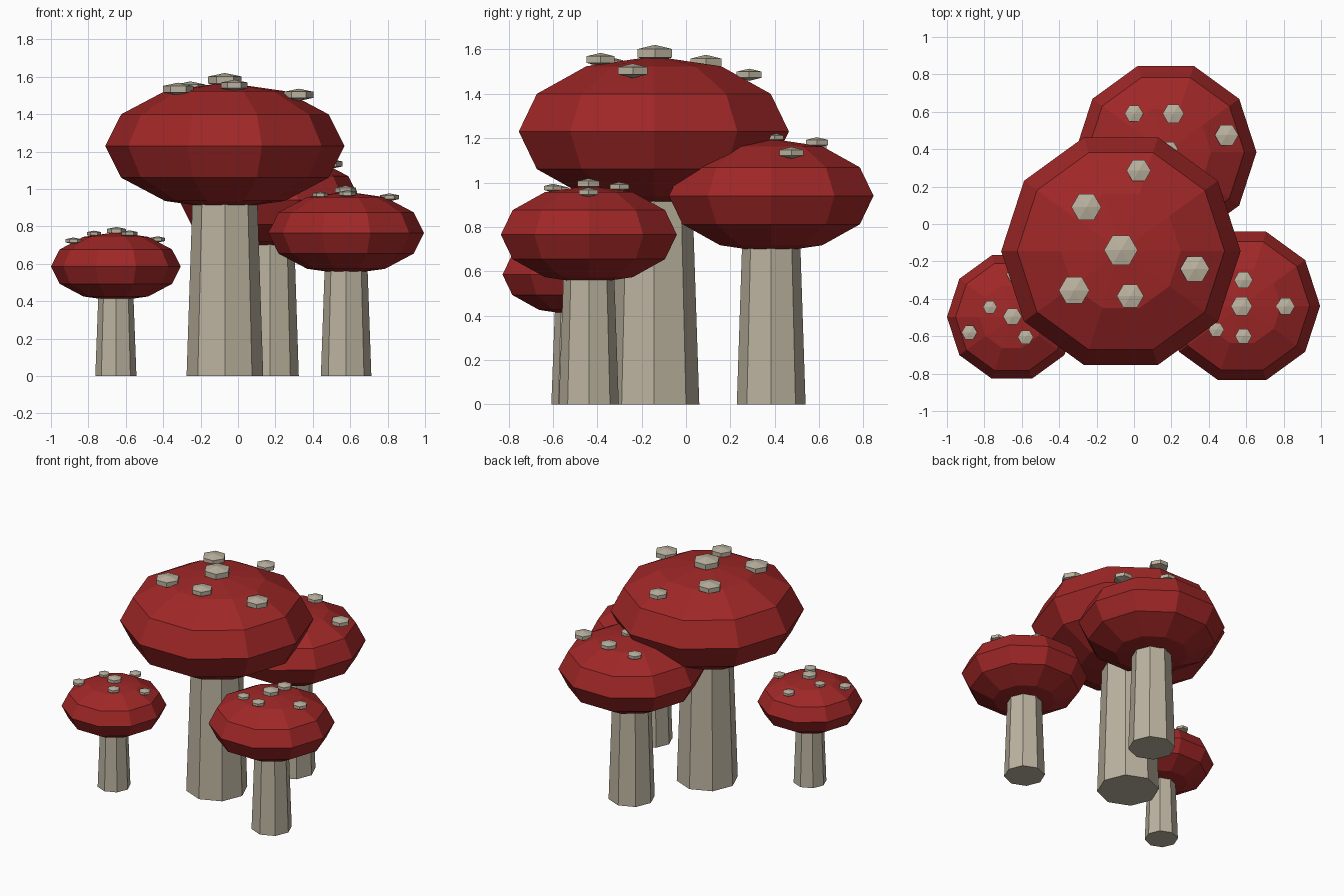
import bpy, bmesh, math
from mathutils import Matrix

cube = bpy.data.objects.get("Cube")
if cube:
    bpy.data.objects.remove(cube, do_unlink=True)


def material(name, colour):
    mat = bpy.data.materials.new(name)
    mat.use_nodes = True
    mat.diffuse_color = colour
    mat.node_tree.nodes["Principled BSDF"].inputs["Base Color"].default_value = colour
    return mat


RED = material("cap_red", (0.35, 0.02, 0.02, 1))
CREAM = material("stem_cream", (0.5, 0.45, 0.35, 1))


def finish(name, bm, mat):
    mesh = bpy.data.meshes.new(name)
    bm.to_mesh(mesh)
    bm.free()
    mesh.materials.append(mat)
    obj = bpy.data.objects.new(name, mesh)
    bpy.context.collection.objects.link(obj)


def add_ball(bm, sides, rings, centre, radius, height):
    """Faceted, flattened ball with corners on the x axis."""
    place = (Matrix.Translation(centre)
             @ Matrix.Diagonal((radius, radius, height, 1))
             @ Matrix.Rotation(math.pi / 2, 4, "Z"))
    bmesh.ops.create_uvsphere(bm, u_segments=sides, v_segments=rings,
                              radius=1, matrix=place)


def mushroom(name, x, y, z, cap_radius, stem_radius, spots):
    cap_height = cap_radius * 0.53

    # Tapered eight-sided stem, ending inside the cap
    bm = bmesh.new()
    bmesh.ops.create_cone(bm, cap_ends=True, segments=8, radius1=stem_radius,
                          radius2=stem_radius * 0.8, depth=z,
                          matrix=Matrix.Translation((x, y, z / 2)))
    finish(name + "_stem", bm, CREAM)

    # Ten-sided cap
    bm = bmesh.new()
    add_ball(bm, 10, 6, (x, y, z), cap_radius, cap_height)
    finish(name + "_cap", bm, RED)

    # Hexagonal spots resting on the cap
    bm = bmesh.new()
    for sx, sy, size in spots:
        reach = math.hypot(sx - x, sy - y) / cap_radius
        sz = z + cap_height * math.sqrt(1 - reach ** 2) + size * 0.15
        add_ball(bm, 6, 3, (sx, sy, sz), size / math.cos(math.pi / 6), size * 0.42)
    finish(name + "_spots", bm, CREAM)


mushroom("large_mushroom", -0.07, -0.145, 1.23, 0.64, 0.205, [
    (-0.07, -0.14, 0.09), (0.325, -0.24, 0.078), (-0.32, -0.355, 0.082),
    (-0.02, -0.385, 0.072), (-0.255, 0.09, 0.08), (0.025, 0.285, 0.065)])
mushroom("back_mushroom", 0.17, 0.384, 0.94, 0.485, 0.155, [
    (0, 0.59, 0.05), (0.21, 0.59, 0.057), (0.495, 0.475, 0.063),
    (0.19, 0.4, 0.045)])
mushroom("left_mushroom", 0.578, -0.438, 0.765, 0.417, 0.135, [
    (0.585, -0.3, 0.05), (0.575, -0.44, 0.057), (0.81, -0.44, 0.05),
    (0.585, -0.6, 0.045), (0.44, -0.565, 0.042)])
mushroom("right_mushroom", -0.653, -0.497, 0.585, 0.347, 0.11, [
    (-0.77, -0.445, 0.038), (-0.65, -0.495, 0.05), (-0.88, -0.58, 0.042),
    (-0.58, -0.605, 0.042), (-0.64, -0.27, 0.042), (-0.43, -0.46, 0.04)])
